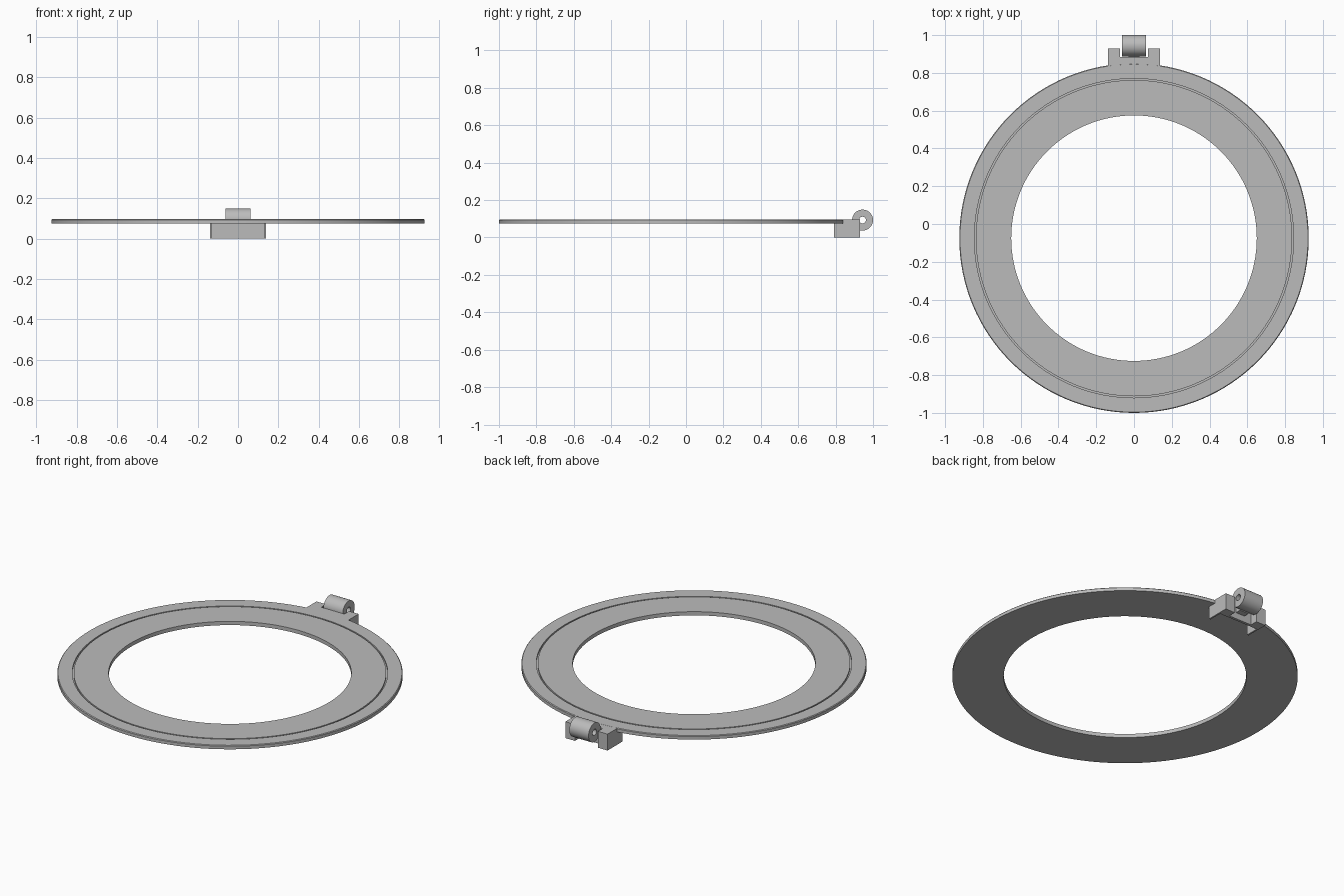
import bpy, bmesh, math
from mathutils import Vector, Matrix

cube = bpy.data.objects.get("Cube")
if cube:
    bpy.data.objects.remove(cube, do_unlink=True)

# One plain grey for everything
grey = bpy.data.materials.new("plain_grey")
grey.use_nodes = True
colour = (0.5, 0.5, 0.5, 1)
grey.diffuse_color = colour
grey.node_tree.nodes["Principled BSDF"].inputs["Base Color"].default_value = colour


def finish(bm, name, smooth=False):
    bmesh.ops.recalc_face_normals(bm, faces=bm.faces)
    mesh = bpy.data.meshes.new(name)
    bm.to_mesh(mesh)
    bm.free()
    mesh.materials.append(grey)
    obj = bpy.data.objects.new(name, mesh)
    bpy.context.collection.objects.link(obj)
    if smooth:
        bpy.ops.object.select_all(action='DESELECT')
        obj.select_set(True)
        bpy.context.view_layer.objects.active = obj
        bpy.ops.object.shade_smooth_by_angle(angle=math.radians(30))
    return obj


def lathe(name, profile, steps, matrix):
    """Spin a closed (radius, height) profile around z, then place it."""
    bm = bmesh.new()
    verts = [bm.verts.new((r, 0, z)) for r, z in profile]
    edges = [bm.edges.new((v, verts[(i + 1) % len(verts)])) for i, v in enumerate(verts)]
    bmesh.ops.spin(bm, geom=verts + edges, cent=(0, 0, 0), axis=(0, 0, 1),
                   angle=math.tau, steps=steps)
    bmesh.ops.remove_doubles(bm, verts=bm.verts, dist=1e-5)
    bmesh.ops.transform(bm, matrix=matrix, verts=bm.verts)
    return finish(bm, name, True)


def prism(name, half_outline, z0, z1):
    """Extrude a plan outline that is mirrored across x = 0."""
    outline = half_outline + [(-x, y) for x, y in reversed(half_outline)]
    bm = bmesh.new()
    face = bm.faces.new([bm.verts.new((x, y, z0)) for x, y in outline])
    new = bmesh.ops.extrude_face_region(bm, geom=[face])["geom"]
    bmesh.ops.translate(bm, vec=Vector((0, 0, z1 - z0)),
                        verts=[v for v in new if isinstance(v, bmesh.types.BMVert)])
    return finish(bm, name)


# Flat ring with a narrow groove in its top and a softened outer rim
bottom, top = 0.075, 0.097
groove, groove_width, groove_floor = 0.837, 0.008, 0.087
lathe("flat_ring", [
    (0.65, bottom), (0.925, bottom), (0.925, top - 0.004), (0.921, top),
    (groove + groove_width, top), (groove + groove_width, groove_floor),
    (groove, groove_floor), (groove, top), (0.65, top),
], 128, Matrix.Translation((0, -0.075, 0)))

# Hinge bracket: thin side walls, recessed back wall, and a lid level with the ring
back = [(0.075, 0.885), (0.075, 0.93), (0.138, 0.93)]
prism("hinge_bracket", back + [(0.138, 0.79), (0.128, 0.79), (0.128, 0.87)], 0, 0.0765)
prism("hinge_lid", back + [(0.138, 0.79)], 0.076, top - 0.0003)

# Tongue that carries the hinge barrel
prism("hinge_tongue", [(0.03, 0.865), (0.03, 0.92)], 0.037, 0.075)

# Hollow hinge barrel lying along x
lathe("hinge_barrel", [(0.018, -0.063), (0.056, -0.063), (0.056, 0.063), (0.018, 0.063)],
      48, Matrix.Translation((0, 0.944, 0.093)) @ Matrix.Rotation(math.pi / 2, 4, 'Y'))
